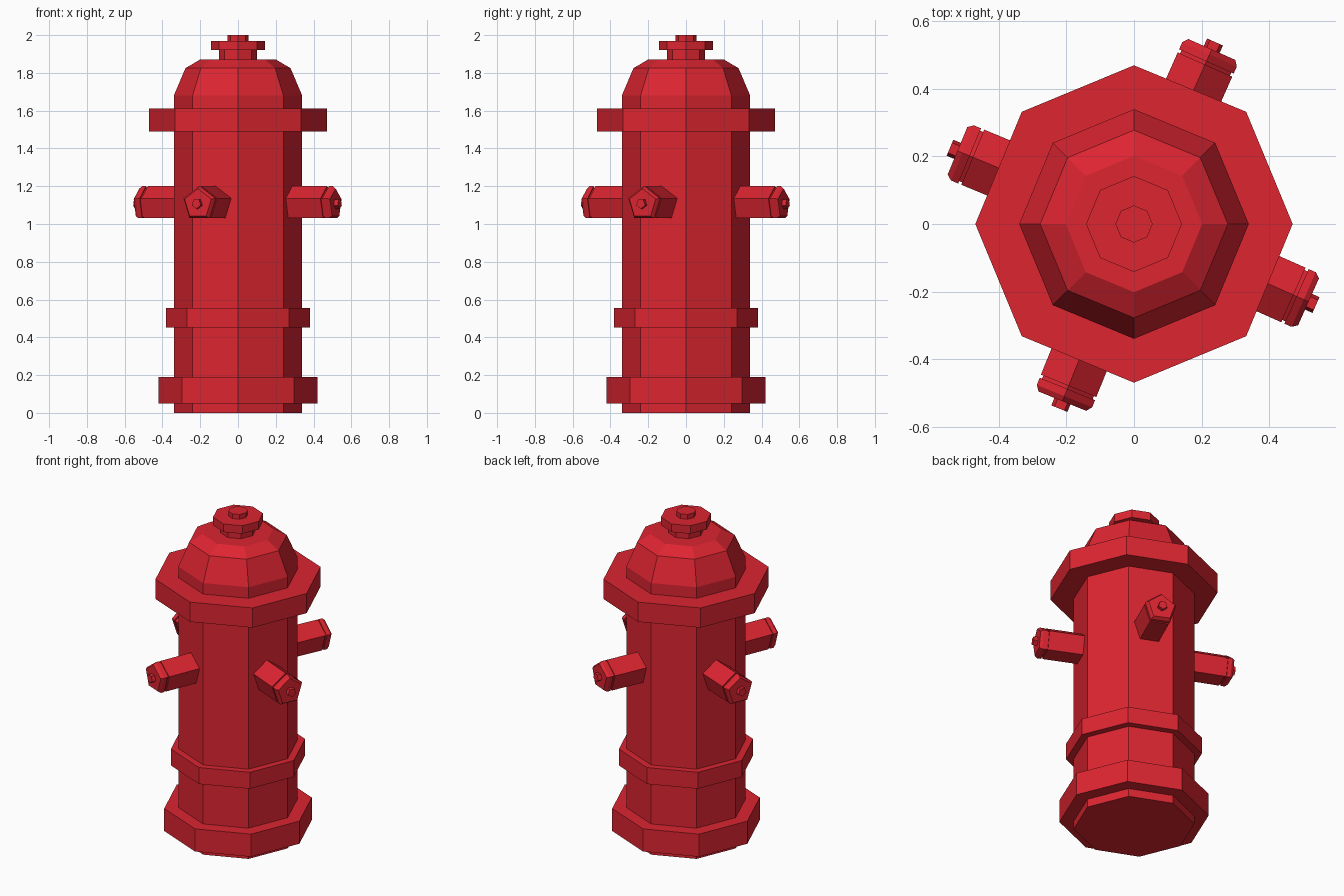
import bpy, bmesh
from math import cos, sin, pi, radians
from mathutils import Matrix

if "Cube" in bpy.data.objects:
    bpy.data.objects.remove(bpy.data.objects["Cube"])

red = bpy.data.materials.new("hydrant red")
red.diffuse_color = (0.72, 0.018, 0.03, 1)
red.use_nodes = True
red.node_tree.nodes["Principled BSDF"].inputs["Base Color"].default_value = red.diffuse_color


def lathe(name, profile, sides, start=0.0, matrix=None):
    """Flat-shaded turned solid from (radius, height) pairs, capped at both ends."""
    bm = bmesh.new()
    rings = []
    for r, z in profile:
        rings.append([bm.verts.new((r * cos(start + 2 * pi * i / sides),
                                    r * sin(start + 2 * pi * i / sides), z))
                      for i in range(sides)])
    for a, b in zip(rings, rings[1:]):
        for i in range(sides):
            j = (i + 1) % sides
            bm.faces.new((a[i], a[j], b[j], b[i]))
    bm.faces.new(rings[0][::-1])
    bm.faces.new(rings[-1])
    if matrix:
        bm.transform(matrix)
    bmesh.ops.recalc_face_normals(bm, faces=bm.faces)
    mesh = bpy.data.meshes.new(name)
    bm.to_mesh(mesh)
    bm.free()
    mesh.materials.append(red)
    ob = bpy.data.objects.new(name, mesh)
    bpy.context.collection.objects.link(ob)
    return ob


# Barrel with domed bonnet
lathe("barrel_and_dome", [(0.34, 0), (0.34, 1.68), (0.278, 1.825), (0.202, 1.87)], 8)

# Flanges around the barrel
for name, r, z0, z1 in (("base_flange", 0.42, 0.05, 0.19),
                        ("lower_ring", 0.382, 0.453, 0.555),
                        ("top_flange", 0.47, 1.49, 1.612)):
    lathe(name, [(r, z0), (r, z1)], 8)

# Operating nut on the dome
lathe("top_nut", [(0.1, 1.86), (0.1, 1.92), (0.142, 1.92), (0.142, 1.97),
                  (0.055, 1.97), (0.055, 2.0)], 8)

# Four five-sided outlets, each with a groove, a bevelled cap and a small nub
outlet = [(0.093, 0.2), (0.093, 0.517), (0.085, 0.517), (0.085, 0.527),
          (0.093, 0.527), (0.093, 0.55), (0.08, 0.566)]
nub = [(0.027, 0.55), (0.027, 0.59)]
for n, angle in enumerate((66, 157.5, 248, 336), 1):
    place = (Matrix.Translation((0, 0, 1.107)) @ Matrix.Rotation(radians(angle), 4, 'Z')
             @ Matrix.Rotation(pi / 2, 4, 'Y'))
    # local -x points up after the turn, so start there for a ridge on top
    lathe(f"outlet_{n}", outlet, 5, pi, place)
    lathe(f"outlet_nub_{n}", nub, 5, 0, place)
